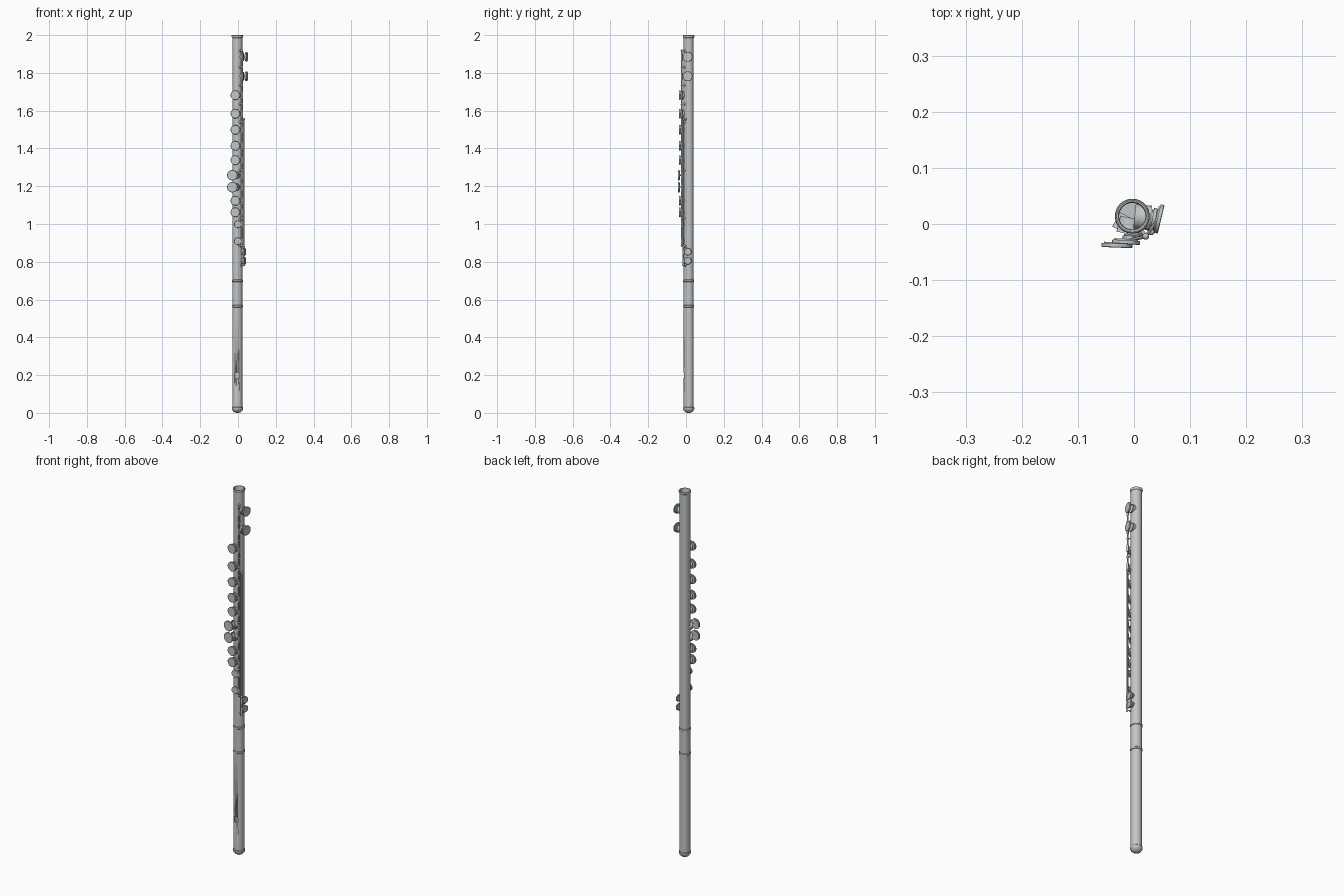
import bpy, bmesh, math
from mathutils import Vector, Matrix

if "Cube" in bpy.data.objects:
    bpy.data.objects.remove(bpy.data.objects["Cube"])

CX, CY = -0.003, 0.014          # axis of the tube

silver = bpy.data.materials.new("silver")
silver.diffuse_color = (0.54, 0.565, 0.565, 1)
silver.use_nodes = True
silver.node_tree.nodes["Principled BSDF"].inputs["Base Color"].default_value = silver.diffuse_color


def finish(name, bm):
    me = bpy.data.meshes.new(name)
    bmesh.ops.recalc_face_normals(bm, faces=bm.faces)
    bm.to_mesh(me)
    bm.free()
    ob = bpy.data.objects.new(name, me)
    bpy.context.collection.objects.link(ob)
    me.materials.append(silver)
    bpy.ops.object.select_all(action='DESELECT')
    ob.select_set(True)
    bpy.context.view_layer.objects.active = ob
    bpy.ops.object.shade_smooth_by_angle(angle=math.radians(35))
    return ob


def lathe(bm, profile, origin, axis, n=32):
    """Spin (radius, height) points about an axis; radius 0 closes an end."""
    rot = Vector((0, 0, 1)).rotation_difference(Vector(axis)).to_matrix().to_4x4()
    mat = Matrix.Translation(origin) @ rot
    rings = []
    for r, h in profile:
        if r == 0:
            rings.append([bm.verts.new(mat @ Vector((0, 0, h)))])
        else:
            rings.append([bm.verts.new(mat @ Vector((r * math.cos(2 * math.pi * i / n),
                          r * math.sin(2 * math.pi * i / n), h))) for i in range(n)])
    for a, b in zip(rings, rings[1:]):
        for i in range(n):
            j = (i + 1) % n
            if len(a) == 1:
                bm.faces.new((a[0], b[i], b[j]))
            elif len(b) == 1:
                bm.faces.new((a[i], a[j], b[0]))
            else:
                bm.faces.new((a[i], a[j], b[j], b[i]))


def rod(bm, p, q, r, n=12):
    p, q = Vector(p), Vector(q)
    h = (q - p).length
    lathe(bm, [(0, 0), (r, 0), (r, h), (0, h)], p, (q - p) / h, n)


def ball(bm, p, r):
    bmesh.ops.create_uvsphere(bm, u_segments=12, v_segments=8, radius=r,
                              matrix=Matrix.Translation(p))


# main tube: rounded crown, joint rings, open foot end with bore
T = 0.027
bm = bmesh.new()
lathe(bm, [(0, 0), (0.012, 0.001), (0.02, 0.006), (0.027, 0.014), (0.03, 0.02), (0.03, 0.028),
           (T, 0.031), (T, 0.559), (0.0295, 0.561), (0.0295, 0.569), (T, 0.571),
           (T, 0.693), (0.0295, 0.695), (0.0295, 0.703), (T, 0.705),
           (T, 1.986), (0.03, 1.989), (0.031, 1.994), (0.03, 1.999), (0.028, 2.0),
           (0.025, 1.999), (0.0235, 1.994), (0.0235, 0.1), (0, 0.1)], (CX, CY, 0), (0, 0, 1), 48)
tube = finish("main_tube", bm)

# blow hole, cut through the front wall
bm = bmesh.new()
lathe(bm, [(0, 0), (0.0135, 0), (0.0135, 0.03), (0, 0.03)], (0, 0, 0), (0, -1, 0), 24)
for v in bm.verts:
    v.co.z *= 1.25
    v.co += Vector((CX - 0.002, CY - 0.01, 0.198))
cutter = finish("blow_hole_cutter", bm)
cutter.hide_render = True
mod = tube.modifiers.new("blow_hole", 'BOOLEAN')
mod.operation = 'DIFFERENCE'
mod.object = cutter
bpy.context.view_layer.objects.active = tube
bpy.ops.object.modifier_apply(modifier=mod.name)
bpy.data.objects.remove(cutter)

# hinge rods: (x, y), bottom, top
A, B = (0.021, -0.022), (0.031, -0.014)
bm = bmesh.new()
rod(bm, (*A, 0.89), (*A, 1.915), 0.0042)
rod(bm, (*B, 0.785), (*B, 1.55), 0.0042)
finish("hinge_rods", bm)

# posts holding the rods
bm = bmesh.new()
for (x, y), heights in ((A, (0.885, 1.03, 1.285, 1.54, 1.635, 1.735, 1.83, 1.918)),
                        (B, (0.782, 0.88, 1.555))):
    d = Vector((x - CX, y - CY, 0)).normalized()
    for z in heights:
        foot = Vector((CX, CY, z)) + d * 0.025
        lathe(bm, [(0, 0), (0.008, 0), (0.007, 0.003), (0.003, 0.006), (0.003, 0.018)], foot, d, 12)
        ball(bm, (x, y, z), 0.006)
finish("rod_posts", bm)

# keys: name, centre x, centre y, radius, outward direction, hinge, heights
keys = [
    ("main_key", -0.014, -0.0325, 0.025, (-0.06, -1, 0), A, (1.682, 1.584, 1.499, 1.414, 1.338, 1.123, 1.062)),
    ("offset_key", -0.0305, -0.0385, 0.0275, (-0.04, -1, 0), A, (1.258, 1.195)),
    ("small_key", -0.001, -0.0235, 0.0195, (0.04, -1, 0), A, (0.999, 0.909)),
    ("foot_key", 0.045, 0.009, 0.026, (0.97, -0.23, 0), A, (1.885, 1.782)),
    ("thumb_key", 0.036, 0.0095, 0.019, (0.98, -0.17, 0), B, (0.853, 0.805)),
]
for name, x, y, r, d, hinge, heights in keys:
    d = Vector(d).normalized()
    out = Vector((x - CX, y - CY, 0))
    gap = out.length
    out.normalize()
    for i, z in enumerate(heights):
        c = Vector((x, y, z))
        # cup with a pad underneath
        bm = bmesh.new()
        lathe(bm, [(0, -0.006), (r * 0.85, -0.006), (r * 0.85, -0.0035), (r, -0.0035),
                   (r, 0.0025), (r * 0.95, 0.0035), (0, 0.0035)], c, d)
        # arm and sleeve on the hinge rod
        h = Vector((*hinge, z))
        rod(bm, h, c - d * 0.002, 0.003, 8)
        rod(bm, h - Vector((0, 0, r * 0.7)), h + Vector((0, 0, r * 0.7)), 0.0055)
        finish(f"{name}_{i + 1}", bm)
        # tone hole chimney
        bm = bmesh.new()
        top = min(0.033, gap - 0.009)
        rc = r * 0.84
        lathe(bm, [(rc, 0.004), (rc, top - 0.002), (rc + 0.001, top), (rc - 0.003, top),
                   (rc - 0.003, top - 0.004), (0, top - 0.004)], (CX, CY, z), out)
        finish(f"{name}_tone_hole_{i + 1}", bm)
